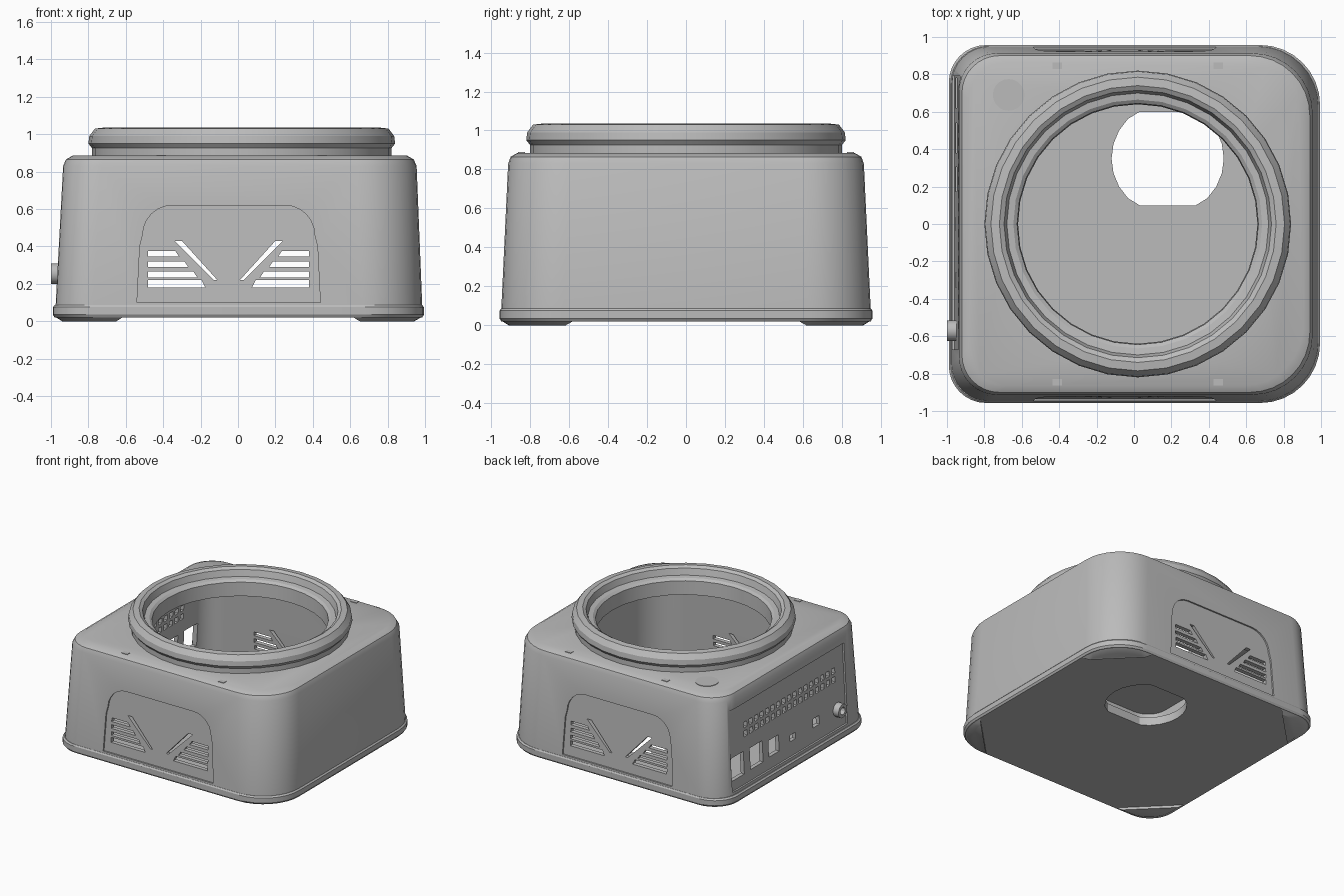
import bpy, bmesh
from math import sin, cos, pi, radians

cube = bpy.data.objects.get("Cube")
if cube:
    bpy.data.objects.remove(cube, do_unlink=True)

grey = bpy.data.materials.new("light_grey_plastic")
grey.use_nodes = True
grey.diffuse_color = (0.5, 0.5, 0.5, 1)
grey.node_tree.nodes["Principled BSDF"].inputs["Base Color"].default_value = (0.5, 0.5, 0.5, 1)


def finish(bm, name):
    bmesh.ops.recalc_face_normals(bm, faces=bm.faces)
    me = bpy.data.meshes.new(name)
    bm.to_mesh(me)
    bm.free()
    me.materials.append(grey)
    ob = bpy.data.objects.new(name, me)
    bpy.context.collection.objects.link(ob)
    return ob


def bridge(bm, rings, closed=False):
    """Skin rings of vertices; cap the ends unless the skin loops back."""
    loops = [[bm.verts.new(p) for p in ring] for ring in rings]
    pairs = list(zip(loops, loops[1:]))
    if closed:
        pairs.append((loops[-1], loops[0]))
    for a, b in pairs:
        n = len(a)
        for i in range(n):
            j = (i + 1) % n
            bm.faces.new((a[i], a[j], b[j], b[i]))
    if not closed:
        bm.faces.new(loops[0])
        bm.faces.new(loops[-1])


def outline(z, left, right, depth, r_left=0.2, r_right=0.32, seg=8):
    """Rounded rectangle, with wider corners on the +x side."""
    pts = []
    for q, (sx, sy) in enumerate([(1, 1), (-1, 1), (-1, -1), (1, -1)]):
        r = r_right if sx > 0 else r_left
        cx = right - r if sx > 0 else left + r
        cy = sy * (depth - r)
        for k in range(seg + 1):
            a = (q + k / seg) * pi / 2
            pts.append((cx + r * cos(a), cy + r * sin(a), z))
    return pts


def loft(name, levels):
    bm = bmesh.new()
    bridge(bm, [outline(*lv) for lv in levels])
    return finish(bm, name)


def prism(bm, pts, axis, lo, hi):
    """Extrude a 2D outline along an axis; ends may follow a slope in v."""
    place = {"x": lambda u, v, t: (t, u, v),
             "y": lambda u, v, t: (u, t, v),
             "z": lambda u, v, t: (u, v, t)}[axis]
    end = lambda e, v: e(v) if callable(e) else e
    bridge(bm, [[place(u, v, end(e, v)) for u, v in pts] for e in (lo, hi)])


def rect(u, v, w, h):
    return [(u - w / 2, v - h / 2), (u + w / 2, v - h / 2),
            (u + w / 2, v + h / 2), (u - w / 2, v + h / 2)]


def circle(u, v, r, n=32):
    return [(u + r * cos(2 * pi * i / n), v + r * sin(2 * pi * i / n)) for i in range(n)]


def cut(ob, cutter):
    mod = ob.modifiers.new("cut", "BOOLEAN")
    mod.operation, mod.solver, mod.object = "DIFFERENCE", "EXACT", cutter
    dg = bpy.context.evaluated_depsgraph_get()
    me = bpy.data.meshes.new_from_object(ob.evaluated_get(dg))
    ob.modifiers.clear()
    ob.data = me
    bpy.data.objects.remove(cutter, do_unlink=True)


def smooth(ob, angle=30):
    bpy.ops.object.select_all(action="DESELECT")
    ob.select_set(True)
    bpy.context.view_layer.objects.active = ob
    bpy.ops.object.shade_smooth_by_angle(angle=radians(angle))


# Hollow tapered case with an open underside
CX = 0.02
case = loft("case_shell", [(0.085, -0.975, 0.985, 0.948), (0.83, -0.935, 0.955, 0.913),
                           (0.865, -0.92, 0.94, 0.9), (0.885, -0.885, 0.905, 0.865)])
cut(case, loft("cavity", [(0.05, -0.93, 0.94, 0.903, 0.16, 0.28),
                          (0.84, -0.89, 0.91, 0.868, 0.16, 0.28)]))
bm = bmesh.new()
prism(bm, circle(CX, 0, 0.69, 40), "z", 0.7, 1.1)
cut(case, finish(bm, "opening"))

# Shallow arched panels on front and back, and the connector panel on -x
half = [(0.49, 0.1), (0.475, 0.4)]
half += [(0.3 + 0.16 * cos(a), 0.46 + 0.16 * sin(a)) for a in (i * pi / 12 for i in range(7))]
arch = [(u - 0.05, v) for u, v in half] + [(-u - 0.05, v) for u, v in reversed(half)]
bm = bmesh.new()
for s in (-1, 1):
    prism(bm, arch, "y", lambda v: s * (0.94 - 0.047 * v), s * 1.2)
prism(bm, rect(0.06, 0.43, 1.46, 0.64), "x", -1.2, lambda v: -0.965 + 0.053 * v)
cut(case, finish(bm, "panel_recesses"))

# Vent slots, stepped along a diagonal slash, through front and back
bm = bmesh.new()
for s in (-1, 1):
    place = lambda pts: [(-0.05 + s * u, v) for u, v in pts]
    for z, h in ((0.2, 0.04), (0.25, 0.03), (0.305, 0.03), (0.36, 0.03)):
        inner = 0.1 + (z - 0.2) * 0.87 + 0.025
        prism(bm, place([(inner, z - h / 2), (0.43, z - h / 2),
                         (0.43, z + h / 2), (inner + 0.02, z + h / 2)]), "y", -1.2, 1.2)
    prism(bm, place([(0.06, 0.22), (0.08, 0.22), (0.29, 0.43), (0.25, 0.43)]), "y", -1.2, 1.2)
cut(case, finish(bm, "vent_slots"))

# Connector openings and the double row of pin holes on -x
bm = bmesh.new()
for y, z, w, h in ((0.7, 0.28, 0.16, 0.18), (0.46, 0.28, 0.16, 0.17), (0.24, 0.27, 0.13, 0.13),
                   (0.0, 0.25, 0.07, 0.05), (-0.3, 0.26, 0.08, 0.07)):
    prism(bm, rect(y, z, w, h), "x", -1.2, -0.75)
for i in range(17):
    for z in (0.5, 0.57):
        prism(bm, rect(-0.54 + 0.07 * i, z, 0.04, 0.045), "x", -1.2, -0.75)
cut(case, finish(bm, "ports"))
smooth(case)

# Round connector barrel
bm = bmesh.new()
prism(bm, circle(-0.57, 0.255, 0.055, 16), "x", -1.0, -0.88)
barrel = finish(bm, "round_connector")
bm = bmesh.new()
prism(bm, circle(-0.57, 0.255, 0.03, 12), "x", -1.1, -0.92)
cut(barrel, finish(bm, "connector_bore"))
smooth(barrel)

# Raised collar around the top opening
profile = [(0.8, 0.87), (0.8, 0.925), (0.82, 0.95), (0.815, 0.99), (0.785, 1.03),
           (0.74, 1.035), (0.715, 1.02), (0.7, 0.97), (0.665, 0.965), (0.645, 0.95),
           (0.64, 0.84), (0.7, 0.84)]
bm = bmesh.new()
bridge(bm, [[(u, v, z) for u, v in circle(CX, 0, r)] for r, z in profile], closed=True)
smooth(finish(bm, "top_collar"), 25)

# Base plate with a flat-sided round hole
base = loft("base_plate", [(0.02, -0.98, 0.985, 0.948), (0.035, -0.99, 0.995, 0.957),
                           (0.075, -0.99, 0.995, 0.957), (0.086, -0.98, 0.985, 0.95)])
hole = [(u, min(max(v, 0.1), 0.6)) for u, v in circle(0.18, 0.35, 0.3, 24)]
bm = bmesh.new()
prism(bm, hole, "z", -0.1, 0.2)
cut(base, finish(bm, "base_hole"))
smooth(base)

# Four thin corner feet left after cutting a diamond from a slab
feet = loft("corner_feet", [(0.0, -0.94, 0.945, 0.91), (0.022, -0.975, 0.98, 0.945)])
bm = bmesh.new()
prism(bm, circle(0, 0, 1.56, 4), "z", -0.1, 0.1)
cut(feet, finish(bm, "diamond"))
smooth(feet)

# Round button and small clip plates on the top
bm = bmesh.new()
prism(bm, circle(-0.67, 0.69, 0.085, 20), "z", 0.882, 0.889)
finish(bm, "top_button")
bm = bmesh.new()
for x in (-0.41, 0.45):
    for s in (-1, 1):
        prism(bm, rect(x, s * 0.845, 0.05, 0.035), "z", 0.881, 0.889)
finish(bm, "top_clips")
